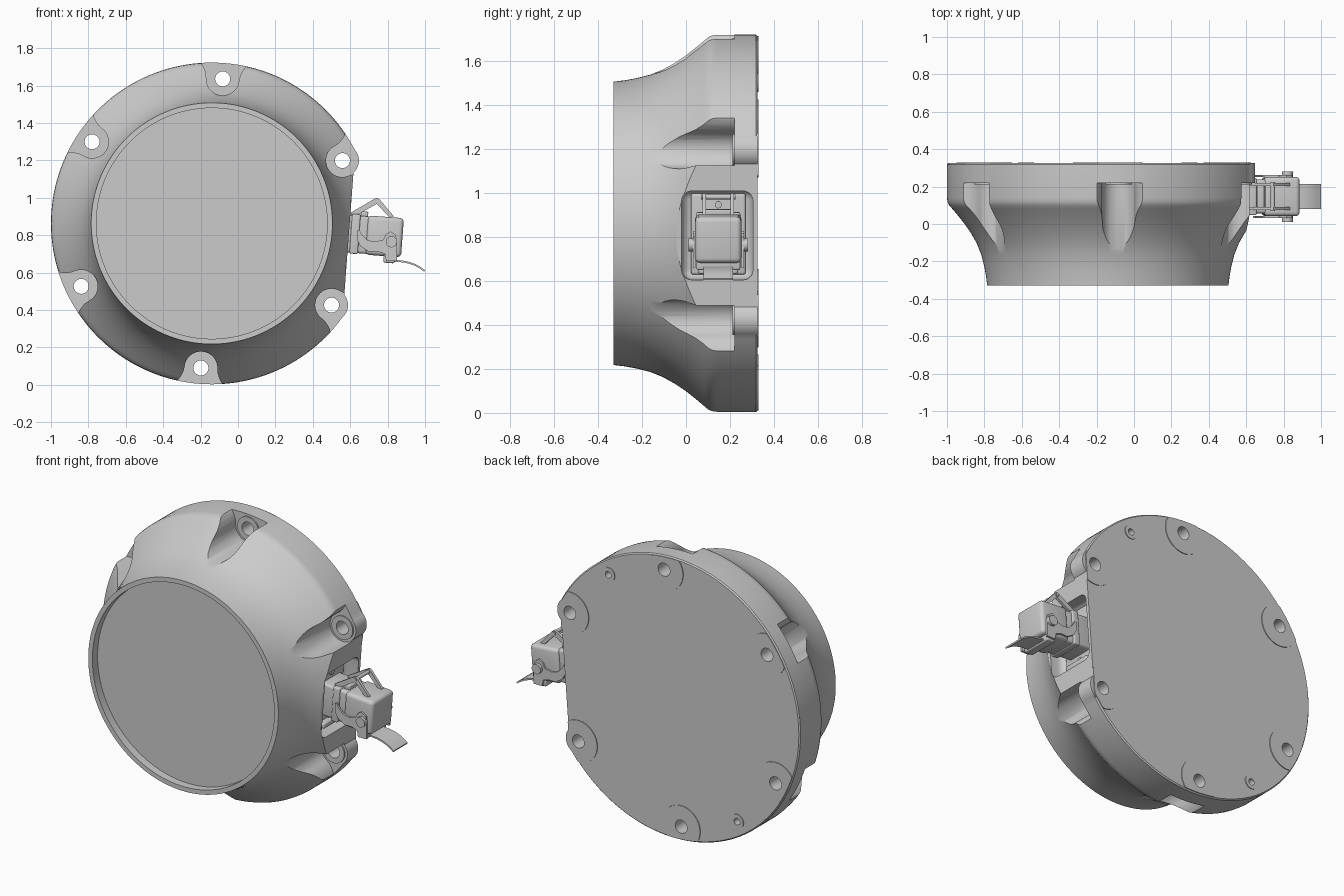
import bpy, bmesh, math
from math import sin, cos, pi, radians
from mathutils import Matrix, Vector

if "Cube" in bpy.data.objects:
    bpy.data.objects.remove(bpy.data.objects["Cube"])

# Everything is built around the housing axis (y), then moved and tilted by M
M = Matrix.Translation((-0.14, 0, 0.863)) @ Matrix.Rotation(radians(4.3), 4, 'Y')
INV = M.inverted()
BOLT_R, CY = 0.775, 0.147          # bolt circle radius, connector centre in y


def make(name, bm):
    bmesh.ops.recalc_face_normals(bm, faces=bm.faces[:])
    me = bpy.data.meshes.new(name)
    bm.to_mesh(me)
    bm.free()
    ob = bpy.data.objects.new(name, me)
    bpy.context.collection.objects.link(ob)
    return ob


def loft(name, loops, wrap=False):
    """Skin equal-length loops; either cap the ends or join last to first."""
    bm = bmesh.new()
    rows = [[bm.verts.new(p) for p in lp] for lp in loops]
    n = len(rows[0])
    for a, b in zip(rows, rows[1:] + (rows[:1] if wrap else [])):
        for i in range(n):
            j = (i + 1) % n
            bm.faces.new((a[i], a[j], b[j], b[i]))
    if not wrap:
        bm.faces.new(rows[0])
        bm.faces.new(rows[-1])
    return make(name, bm)


def circle(r, y, c=(0, 0), n=40):
    return [Vector((c[0] + r * cos(2 * pi * i / n), y, c[1] + r * sin(2 * pi * i / n))) for i in range(n)]


def cyl(name, r, y0, y1, c=(0, 0), n=40):
    return loft(name, [circle(r, y0, c, n), circle(r, y1, c, n)])


def tube(name, r0, r1, y0, y1, c, n=40):
    return loft(name, [circle(r1, y0, c, n), circle(r1, y1, c, n),
                       circle(r0, y1, c, n), circle(r0, y0, c, n)], True)


def box(name, x, y, z, bevel=0.0, seg=4):
    bm = bmesh.new()
    bmesh.ops.create_cube(bm, size=1)
    for v in bm.verts:
        v.co = Vector([(a + b) / 2 + k * (b - a) for k, (a, b) in zip(v.co, (x, y, z))])
    if bevel:
        bmesh.ops.bevel(bm, geom=bm.edges[:], offset=bevel, segments=seg, profile=0.5, affect='EDGES')
    return make(name, bm)


def plate(name, pts, y0, y1):
    """Prism from an outline read in the front view (x, z)."""
    loc = [INV @ Vector((x, 0, z)) for x, z in pts]
    return loft(name, [[Vector((p.x, y, p.z)) for p in loc] for y in (y0, y1)])


def boolean(ob, cutter, op='DIFFERENCE'):
    m = ob.modifiers.new("cut", 'BOOLEAN')
    m.operation, m.object, m.solver = op, cutter, 'EXACT'
    bpy.context.view_layer.objects.active = ob
    bpy.ops.object.modifier_apply(modifier=m.name)
    bpy.data.objects.remove(cutter)


def polar(deg, r=BOLT_R):
    return (r * cos(radians(deg)), r * sin(radians(deg)))


# Housing: flared turned body with recessed front face
profile = [(0.617, -0.28), (0.617, -0.33), (0.645, -0.33), (0.651, -0.28), (0.66, -0.23),
           (0.676, -0.165), (0.70, -0.105), (0.73, -0.052), (0.765, 0.0), (0.805, 0.05),
           (0.835, 0.085), (0.85, 0.102), (0.857, 0.118), (0.86, 0.14), (0.86, 0.318), (0.853, 0.325)]
housing = loft("housing", [circle(r, y, n=160) for r, y in profile])

# Flat side and the rounded ears at each end of it
boolean(housing, box("cutter", (0.735, 1.2), (-0.5, 0.5), (-1, 1)))
for a in (30, -30):
    boolean(housing, cyl("ear", 0.088, 0.2, 0.325, polar(a)), 'UNION')

# Flared U channels in front of the bolts, and bolt holes
side = [(0.2, 0.2), (0.12, 0.18), (0.1, 0.155), (0.085, 0.132), (0.068, 0.114), (0.045, 0.1), (0.02, 0.091)]
arc = [(-0.088 * sin(pi * i / 16), 0.088 * cos(pi * i / 16)) for i in range(17)]
section = side + arc + [(u, -v) for u, v in reversed(side)]
bolts = [30 + 60 * k for k in range(6)]
for a in bolts:
    c, s = cos(radians(a)), sin(radians(a))
    loops = [[Vector(((BOLT_R + u) * c - v * s, y, (BOLT_R + u) * s + v * c)) for u, v in section]
             for y in (-0.4, 0.22)]
    boolean(housing, loft("cutter", loops))
    boolean(housing, cyl("cutter", 0.04, 0.1, 0.5, polar(a)))
for a in (60, 240):
    boolean(housing, cyl("cutter", 0.02, 0.25, 0.5, polar(a), 24))

# Recess for the connector
boolean(housing, box("cutter", (0.64, 1.0), (-0.02, 0.305), (-0.203, 0.203), 0.045, 5))


# Bolt seats in front, raised pads on the back
def clamp(p):
    r = math.hypot(p.x, p.z)
    k = min(1, 0.853 / r)
    return Vector((min(p.x * k, 0.735), p.y, p.z * k))


for i, a in enumerate(bolts):
    tube(f"bolt_seat_{i}", 0.04, 0.072, 0.212, 0.222, polar(a))
    tops = [[clamp(p) for p in circle(0.128, y, polar(a))] for y in (0.32, 0.33)]
    loft(f"back_pad_{i}", tops + [circle(0.04, y, polar(a)) for y in (0.33, 0.32)], True)
for i, a in enumerate((60, 240)):
    tube(f"small_pad_{i}", 0.02, 0.043, 0.32, 0.33, polar(a), 28)

# Connector: mounting flange, screws, base and hood
box("connector_flange", (0.635, 0.665), (CY - 0.125, CY + 0.125), (-0.185, 0.185), 0.012)
for i, w in enumerate((0.135, -0.135)):
    screw = cyl(f"flange_screw_{i}", 0.016, 0, 0.012, n=20)
    screw.data.transform(Matrix.Translation((0.66, CY, w)) @ Matrix.Rotation(-pi / 2, 4, 'Z'))
box("connector_base", (0.65, 0.86), (CY - 0.09, CY + 0.09), (-0.1, 0.1), 0.015)
box("connector_collar", (0.745, 0.79), (CY - 0.1, CY + 0.1), (-0.105, 0.108), 0.008)
box("connector_hood", (0.83, 1.022), (CY - 0.105, CY + 0.105), (-0.105, 0.105), 0.022)
box("flange_foot", (0.655, 0.70), (CY - 0.09, CY + 0.09), (-0.18, -0.145), 0.01)

# Latch: triangular brackets with pin, and curved side arms
tri = [(0.605, 0.90), (0.605, 0.922), (0.73, 0.995), (0.745, 1.0), (0.758, 0.99), (0.835, 0.90),
       (0.805, 0.90), (0.742, 0.968), (0.65, 0.915), (0.65, 0.90)]
arm = [(0.635, 0.825), (0.648, 0.828), (0.665, 0.80), (0.69, 0.775), (0.73, 0.765), (0.775, 0.775),
       (0.79, 0.805), (0.815, 0.82), (0.845, 0.80), (0.85, 0.75), (0.85, 0.662), (0.792, 0.662),
       (0.785, 0.70), (0.75, 0.712), (0.70, 0.712), (0.655, 0.74), (0.635, 0.78)]
for side_name, s in (("front", -1), ("rear", 1)):
    ys = sorted((CY + s * 0.055, CY + s * 0.072))
    plate(f"latch_bracket_{side_name}", tri, *ys)
    ys = sorted((CY + s * 0.103, CY + s * 0.116))
    plate(f"latch_arm_{side_name}", arm, *ys)
    piv = INV @ Vector((0.82, 0, 0.765))
    cyl(f"latch_pivot_{side_name}", 0.03, *sorted((CY + s * 0.1, CY + s * 0.135)), (piv.x, piv.z), 24)
pin = INV @ Vector((0.742, 0, 0.983))
cyl("latch_pin", 0.011, CY - 0.078, CY + 0.078, (pin.x, pin.z), 16)
box("latch_bridge", (0.79, 0.83), (CY - 0.06, CY + 0.06), (0.095, 0.125), 0.006)

# Pull tab: thin curved strip under the hood
top = [(0.79, 0.668), (0.85, 0.667), (0.89, 0.663), (0.92, 0.656), (0.95, 0.645), (0.975, 0.631), (1.0, 0.613)]
plate("pull_tab", top + [(x - 0.003, z - 0.009) for x, z in reversed(top)], 0.08, 0.215)
box("tab_mount", (0.93, 0.99), (CY - 0.1, CY + 0.1), (-0.14, -0.09), 0.01)

# Place everything and smooth
bpy.ops.object.select_all(action='DESELECT')
for ob in bpy.context.scene.objects:
    ob.data.transform(M)
    ob.select_set(True)
bpy.context.view_layer.objects.active = housing
bpy.ops.object.shade_smooth_by_angle(angle=radians(30))
